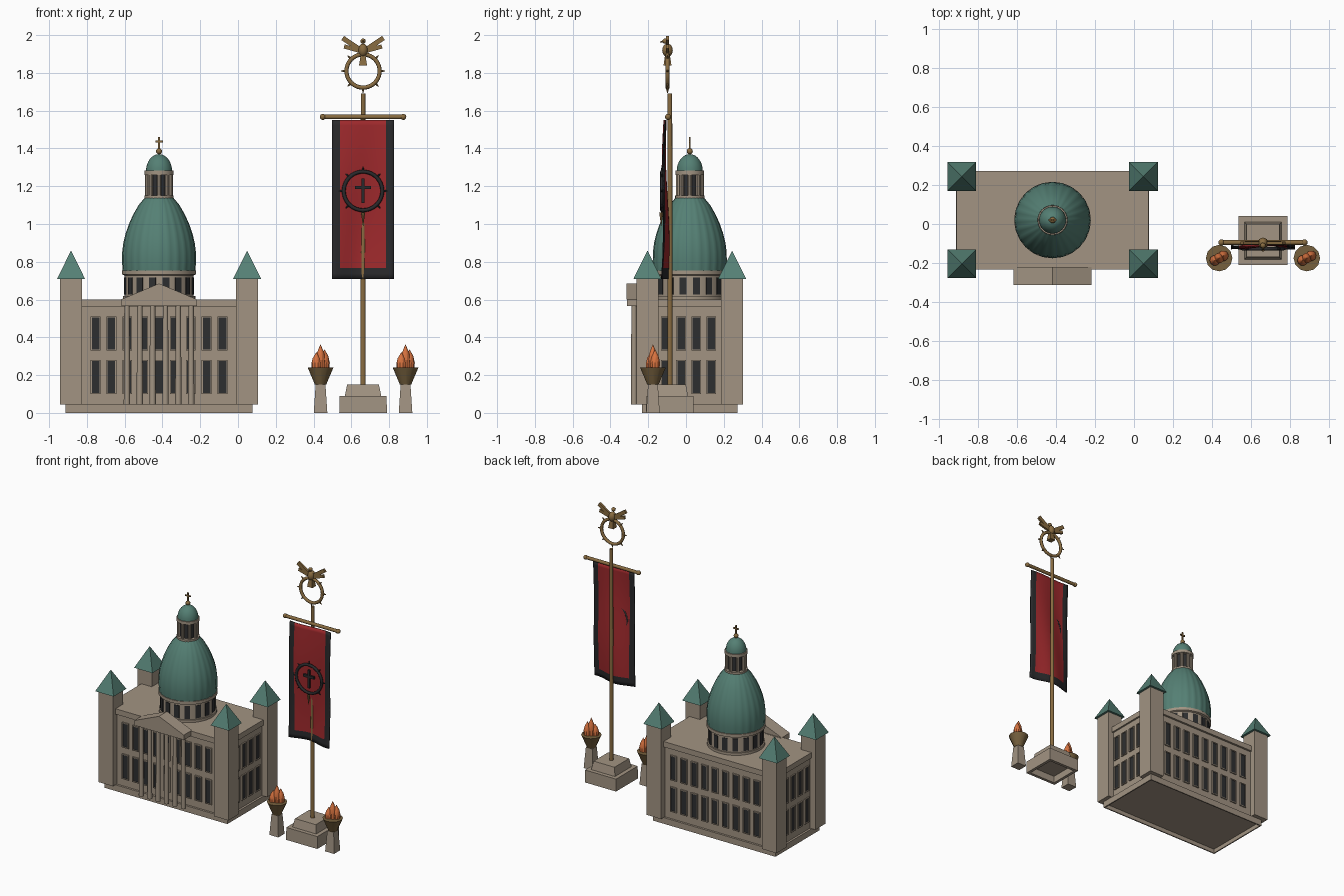
import bpy, bmesh
from math import pi, sin, cos, sqrt
from mathutils import Matrix, Vector

if "Cube" in bpy.data.objects:
    bpy.data.objects.remove(bpy.data.objects["Cube"])


def material(name, r, g, b):
    m = bpy.data.materials.new(name)
    m.use_nodes = True
    m.diffuse_color = (r, g, b, 1)
    node = next(n for n in m.node_tree.nodes if n.type == 'BSDF_PRINCIPLED')
    node.inputs["Base Color"].default_value = (r, g, b, 1)
    node.inputs["Roughness"].default_value = 0.8
    return m


STONE = material("warm stone", 0.36, 0.295, 0.225)
GREEN = material("copper green", 0.09, 0.215, 0.175)
GLASS = material("dark glass", 0.027, 0.028, 0.03)
GOLD = material("old gold", 0.25, 0.15, 0.053)
BRONZE = material("dark bronze", 0.18, 0.118, 0.048)
RED = material("banner red", 0.34, 0.022, 0.025)
BLACK = material("black cloth", 0.022, 0.022, 0.024)
FLAME = material("flame orange", 0.68, 0.17, 0.05)


def finish(name, bm, *mats, smooth=True):
    """Turn a bmesh into a named object; edges over 35 degrees stay sharp."""
    bmesh.ops.recalc_face_normals(bm, faces=bm.faces)
    me = bpy.data.meshes.new(name)
    bm.to_mesh(me)
    bm.free()
    for m in mats:
        me.materials.append(m)
    if smooth:
        me.shade_smooth()
        me.set_sharp_from_angle(angle=0.6)
    ob = bpy.data.objects.new(name, me)
    bpy.context.collection.objects.link(ob)
    return ob


def block(bm, centre, size, turn=Matrix()):
    mat = turn @ Matrix.Translation(centre) @ Matrix.Diagonal((*size, 1))
    bmesh.ops.create_cube(bm, size=1, matrix=mat)


def rod(bm, p, q, r1, r2, seg=12):
    p, q = Vector(p), Vector(q)
    d = q - p
    mat = Matrix.Translation((p + q) / 2) @ d.to_track_quat('Z', 'Y').to_matrix().to_4x4()
    bmesh.ops.create_cone(bm, cap_ends=True, segments=seg, radius1=r1, radius2=r2,
                          depth=d.length, matrix=mat)


def square_taper(bm, x, y, z0, z1, half0, half1):
    mat = Matrix.Translation((x, y, (z0 + z1) / 2)) @ Matrix.Rotation(pi / 4, 4, 'Z')
    bmesh.ops.create_cone(bm, cap_ends=True, segments=4, radius1=half0 * sqrt(2),
                          radius2=half1 * sqrt(2), depth=z1 - z0, matrix=mat)


def recess_base(bm, rim, depth):
    base = min(bm.faces, key=lambda f: f.calc_center_median().z)
    bmesh.ops.inset_region(bm, faces=[base], thickness=rim)
    bmesh.ops.translate(bm, verts=bmesh.ops.extrude_discrete_faces(bm, faces=[base])["faces"][0].verts[:],
                        vec=(0, 0, depth))


def ball(bm, centre, r, stretch=(1, 1, 1)):
    mat = Matrix.Translation(centre) @ Matrix.Diagonal((*stretch, 1))
    bmesh.ops.create_uvsphere(bm, u_segments=16, v_segments=10, radius=r, matrix=mat)


def lathe(bm, profile, x, y, seg=48, ribs=0):
    rings = []
    for r, z in profile:
        ring = []
        for i in range(seg):
            a = 2 * pi * i / seg
            s = r + (0.022 * r * abs(cos(ribs * a / 2)) if ribs else 0)
            ring.append(bm.verts.new((x + s * cos(a), y + s * sin(a), z)))
        rings.append(ring)
    for a, b in zip(rings, rings[1:]):
        for i in range(seg):
            j = (i + 1) % seg
            bm.faces.new((a[i], a[j], b[j], b[i]))
    bm.faces.new(rings[0])
    bm.faces.new(rings[-1])


def spiked_ring(name, x, y, z, radius, tube, tip, mat):
    bpy.ops.mesh.primitive_torus_add(location=(x, y, z), rotation=(pi / 2, 0, 0),
                                     major_radius=radius, minor_radius=tube,
                                     major_segments=40, minor_segments=8)
    ring = bpy.context.object
    ring.name = name
    ring.data.materials.append(mat)
    ring.data.shade_smooth()
    bm = bmesh.new()
    for i in range(8):
        c, s = cos(i * pi / 4), sin(i * pi / 4)
        rod(bm, (x + c * radius, y, z + s * radius), (x + c * tip, y, z + s * tip),
            tube * 0.8, 0.002, 8)
    finish(name + "_spikes", bm, mat)


# Main hall: plinth with hollow underside, walls and cornice
CX, CY = -0.418, 0.02
bm = bmesh.new()
block(bm, (CX, CY, 0.0225), (0.99, 0.505, 0.045))
recess_base(bm, 0.012, 0.03)
block(bm, (CX, CY, 0.3025), (0.96, 0.475, 0.515))
block(bm, (CX, CY, 0.58), (0.985, 0.505, 0.04))
finish("main_hall", bm, STONE, smooth=False)

# Windows in two rows on all four walls, each pane set inside a raised surround
panes, frames = bmesh.new(), bmesh.new()


def window(x, y, z, turn):
    at = Matrix.Translation((x, y, z)) @ Matrix.Rotation(turn, 4, 'Z')
    block(panes, (0, 0, 0), (0.04, 0.006, 0.17), at)
    for s in (-1, 1):
        block(frames, (s * 0.023, 0, 0), (0.006, 0.018, 0.182), at)
        block(frames, (0, 0, s * 0.088), (0.04, 0.018, 0.006), at)


for z in (0.19, 0.42):
    for side in (-1, 1):
        for i in range(-4, 5):
            window(CX + i * 0.084, CY + side * 0.2375, z, 0)
        for i in range(4):
            window(CX + side * 0.48, CY - 0.006 + (i - 1.5) * 0.08, z, pi / 2)
finish("window_panes", panes, GLASS, smooth=False)
finish("window_frames", frames, STONE, smooth=False)

# Corner towers with pyramid roofs
towers, roofs = bmesh.new(), bmesh.new()
for sx in (-1, 1):
    for sy in (-1, 1):
        x, y = CX + sx * 0.466, CY + sy * 0.224
        square_taper(towers, x, y, 0.045, 0.71, 0.058, 0.058)
        square_taper(roofs, x, y, 0.71, 0.857, 0.074, 0.001)
finish("corner_towers", towers, STONE, smooth=False)
finish("tower_roofs", roofs, GREEN, smooth=False)

# Portico: columns, entablature and triangular pediment
bm = bmesh.new()
for i in range(6):
    x = CX + (i - 2.5) * 0.068
    rod(bm, (x, -0.275, 0.045), (x, -0.275, 0.565), 0.017, 0.014)
finish("portico_columns", bm, STONE)
bm = bmesh.new()
block(bm, (CX, -0.262, 0.583), (0.4, 0.1, 0.036))
gable = [bm.verts.new((CX + dx, y, z)) for y in (-0.314, -0.22)
         for dx, z in ((-0.2, 0.601), (0.2, 0.601), (0, 0.685))]
bmesh.ops.convex_hull(bm, input=gable)
finish("portico_pediment", bm, STONE, smooth=False)

# Drum with arcade windows
bm = bmesh.new()
lathe(bm, [(0.192, 0.595), (0.192, 0.618), (0.183, 0.618), (0.183, 0.728),
           (0.196, 0.733), (0.196, 0.755)], CX, CY)
finish("dome_drum", bm, STONE)
bm = bmesh.new()
for i in range(16):
    turn = Matrix.Translation((CX, CY, 0)) @ Matrix.Rotation((i + 0.5) * pi / 8, 4, 'Z')
    block(bm, (0.179, 0, 0.672), (0.014, 0.037, 0.092), turn)
finish("drum_windows", bm, GLASS, smooth=False)

# Great dome with shallow ribs
bm = bmesh.new()
lathe(bm, [(0.188, 0.755), (0.192, 0.80), (0.191, 0.85), (0.185, 0.90), (0.173, 0.95),
           (0.156, 1.0), (0.134, 1.05), (0.106, 1.1), (0.075, 1.138)], CX, CY, 96, 24)
finish("great_dome", bm, GREEN)

# Lantern, cupola and cross finial
bm = bmesh.new()
lathe(bm, [(0.077, 1.13), (0.077, 1.15)], CX, CY, 32)
lathe(bm, [(0.076, 1.26), (0.076, 1.282)], CX, CY, 32)
for i in range(8):
    x, y = CX + 0.062 * cos(i * pi / 4), CY + 0.062 * sin(i * pi / 4)
    rod(bm, (x, y, 1.145), (x, y, 1.265), 0.012, 0.012, 10)
finish("lantern_colonnade", bm, STONE)
bm = bmesh.new()
rod(bm, (CX, CY, 1.145), (CX, CY, 1.265), 0.054, 0.054, 24)
finish("lantern_core", bm, GLASS)
bm = bmesh.new()
lathe(bm, [(0.069 * cos(t * pi / 16.2), 1.28 + 0.09 * sin(t * pi / 16.2)) for t in range(9)], CX, CY, 32)
finish("cupola", bm, GREEN)
bm = bmesh.new()
ball(bm, (CX, CY, 1.385), 0.016)
block(bm, (CX, CY, 1.43), (0.009, 0.009, 0.06))
block(bm, (CX, CY, 1.437), (0.04, 0.009, 0.009))
finish("dome_cross", bm, GOLD)

# Banner stand: stepped pedestal with hollow underside, pole and crossbar
PX, PY = 0.662, -0.085
bm = bmesh.new()
square_taper(bm, PX, PY, 0, 0.09, 0.126, 0.125)
recess_base(bm, 0.03, 0.05)
square_taper(bm, PX, PY, 0.09, 0.15, 0.096, 0.084)
finish("banner_pedestal", bm, STONE, smooth=False)
bm = bmesh.new()
rod(bm, (PX, PY, 0.15), (PX, PY, 1.69), 0.014, 0.012)
finish("banner_pole", bm, GOLD)
bm = bmesh.new()
rod(bm, (PX - 0.215, PY - 0.01, 1.567), (PX + 0.215, PY - 0.01, 1.567), 0.012, 0.012)
for s in (-1, 1):
    ball(bm, (PX + s * 0.213, PY - 0.01, 1.567), 0.016)
finish("banner_crossbar", bm, GOLD)

# Rippled cloth with a dark border along sides and bottom
COLS, ROWS, LOW, HIGH = 16, 30, 0.71, 1.55
bm = bmesh.new()
grid = []
for j in range(ROWS + 1):
    t = j / ROWS
    grid.append([bm.verts.new((PX + (i / COLS - 0.5) * 0.328,
                               PY - 0.026 + (0.005 + t * 0.013) * sin(i / COLS * 2 * pi + pi + t * 2)
                               - 0.006 * sin(t * 2 * pi), HIGH + (LOW - HIGH) * t))
                 for i in range(COLS + 1)])
for j in range(ROWS):
    for i in range(COLS):
        f = bm.faces.new((grid[j][i], grid[j + 1][i], grid[j + 1][i + 1], grid[j][i + 1]))
        f.material_index = int(i < 2 or i >= COLS - 2 or j >= ROWS - 2)
cloth = finish("banner_cloth", bm, RED, BLACK)
solid = cloth.modifiers.new("thickness", 'SOLIDIFY')
solid.thickness = 0.006
solid.offset = 0

# Emblem on the cloth
EY = PY - 0.042
spiked_ring("emblem_ring", PX, EY, 1.175, 0.102, 0.010, 0.13, BLACK)
bm = bmesh.new()
block(bm, (PX, EY, 1.175), (0.018, 0.014, 0.13))
block(bm, (PX, EY, 1.193), (0.086, 0.014, 0.018))
finish("emblem_cross", bm, BLACK, smooth=False)
bm = bmesh.new()
rod(bm, (PX, EY - 0.004, 1.06), (PX, EY - 0.004, 0.99), 0.011, 0.001, 8)
finish("emblem_pendant", bm, GOLD)

# Pole topper: spiked ring and winged bird
TY = PY - 0.013
spiked_ring("topper_ring", PX, TY, 1.81, 0.088, 0.011, 0.116, GOLD)
bm = bmesh.new()
ball(bm, (PX, TY, 1.92), 0.028, (0.9, 1, 1.25))
ball(bm, (PX, TY - 0.012, 1.968), 0.014)
rod(bm, (PX, TY - 0.022, 1.968), (PX, TY - 0.04, 1.963), 0.006, 0.001, 8)
square_taper(bm, PX, TY, 1.84, 1.9, 0.021, 0.012)
for s in (-1, 1):
    for reach, top, width in ((0.108, 1.985, 0.026), (0.1, 1.94, 0.022)):
        d = Vector((s * reach, 0, top - 1.912))
        turn = Matrix.Translation((PX, TY, 1.912)) @ d.to_track_quat('Z', 'Y').to_matrix().to_4x4()
        block(bm, (0, 0, d.length / 2), (0.016, width, d.length), turn)
finish("topper_bird", bm, GOLD)

# Pair of braziers
posts, bowls, fires = bmesh.new(), bmesh.new(), bmesh.new()
for s in (-1, 1):
    x, y = PX + s * 0.225, -0.175
    square_taper(posts, x, y, 0, 0.15, 0.036, 0.026)
    rod(bowls, (x, y, 0.15), (x, y, 0.24), 0.03, 0.068, 12)
    for k, top in ((-1, 0.32), (0, 0.362), (1, 0.335)):
        fx, fy, h = x + k * 0.022, y + k * 0.012, top - 0.235
        lathe(fires, [(0.024, 0.235), (0.027, 0.235 + h * 0.3), (0.019, 0.235 + h * 0.65),
                      (0.001, top)], fx, fy, 10)
finish("brazier_posts", posts, STONE, smooth=False)
finish("brazier_bowls", bowls, BRONZE)
finish("brazier_flames", fires, FLAME)
